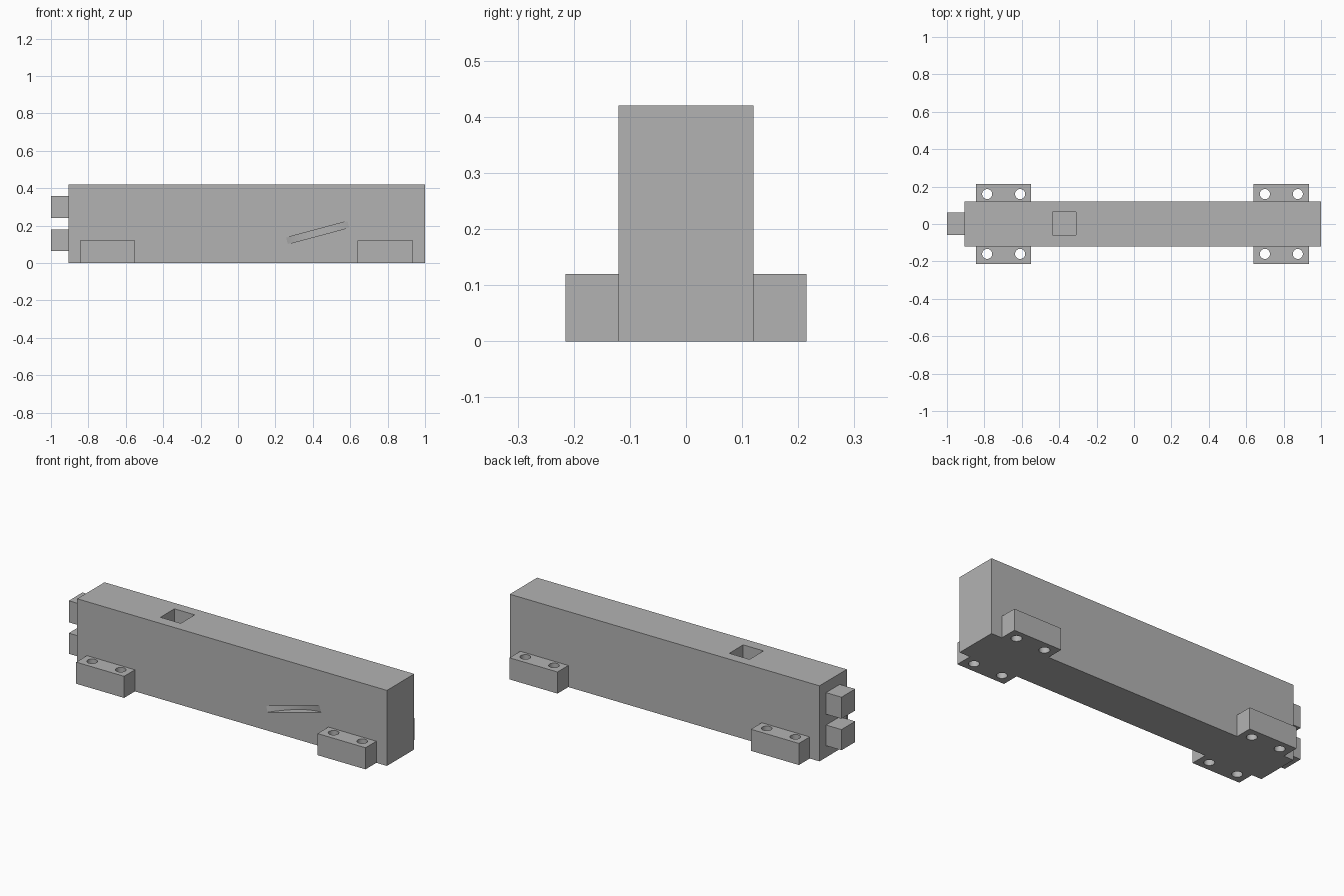
import bpy
from math import radians, pi

cube = bpy.data.objects.get("Cube")
if cube:
    bpy.data.objects.remove(cube, do_unlink=True)

grey = bpy.data.materials.new("plain grey")
grey.use_nodes = True
GREY = (0.45, 0.45, 0.45, 1)
grey.diffuse_color = GREY
grey.node_tree.nodes["Principled BSDF"].inputs["Base Color"].default_value = GREY


def box(name, x, y, z):
    """Box from (min, max) pairs on each axis."""
    spans = (x, y, z)
    bpy.ops.mesh.primitive_cube_add(size=1, location=[(a + b) / 2 for a, b in spans])
    ob = bpy.context.object
    ob.name = name
    ob.scale = [b - a for a, b in spans]
    bpy.ops.object.transform_apply(location=False, rotation=False, scale=True)
    ob.data.materials.append(grey)
    return ob


def cylinder(name, radius, depth, location, sides, rotation=(0, 0, 0)):
    bpy.ops.mesh.primitive_cylinder_add(vertices=sides, radius=radius, depth=depth,
                                        location=location, rotation=rotation)
    ob = bpy.context.object
    ob.name = name
    ob.data.materials.append(grey)
    return ob


def cut(target, cutters):
    """Subtract the cutters, bake the result and drop the helpers."""
    bpy.ops.object.select_all(action="DESELECT")
    target.select_set(True)
    bpy.context.view_layer.objects.active = target
    for cutter in cutters:
        cutter.hide_render = True
        mod = target.modifiers.new("cut", "BOOLEAN")
        mod.operation = "DIFFERENCE"
        mod.solver = "EXACT"
        mod.object = cutter
        bpy.ops.object.modifier_apply(modifier=mod.name)
        bpy.data.objects.remove(cutter, do_unlink=True)
    bpy.ops.object.shade_smooth_by_angle(angle=radians(20))


HALF = 0.12   # half thickness of the body

# Body with a square pocket in the top and a shallow curved groove in the front
body = box("body", (-0.905, 1), (-HALF, HALF), (0, 0.42))
pocket = box("pocket_cutter", (-0.435, -0.31), (-0.06, 0.063), (0.22, 0.5))
RADIUS, GROOVE = 0.381, 0.04
groove = cylinder("groove_cutter", RADIUS, 0.035,
                  (0.426, -HALF - RADIUS + GROOVE, 0.163), 192,
                  (0, radians(-15), 0))
cut(body, [pocket, groove])

# Two square pegs on the right end
for label, z in (("lower", (0.065, 0.18)), ("upper", (0.24, 0.36))):
    box(label + "_peg", (-1, -0.905), (-0.058, 0.062), z)

# Four mounting feet, each drilled with two vertical holes
for end, x0 in (("right", -0.845), ("left", 0.64)):
    for side, s in (("front", -1), ("back", 1)):
        foot = box(f"{side}_{end}_foot", (x0, x0 + 0.295),
                   sorted((s * HALF, s * 0.215)), (0, 0.12))
        holes = [cylinder("hole_cutter", 0.027, 0.3, (x0 + dx, s * 0.16, 0.06), 32)
                 for dx in (0.06, 0.236)]
        cut(foot, holes)
